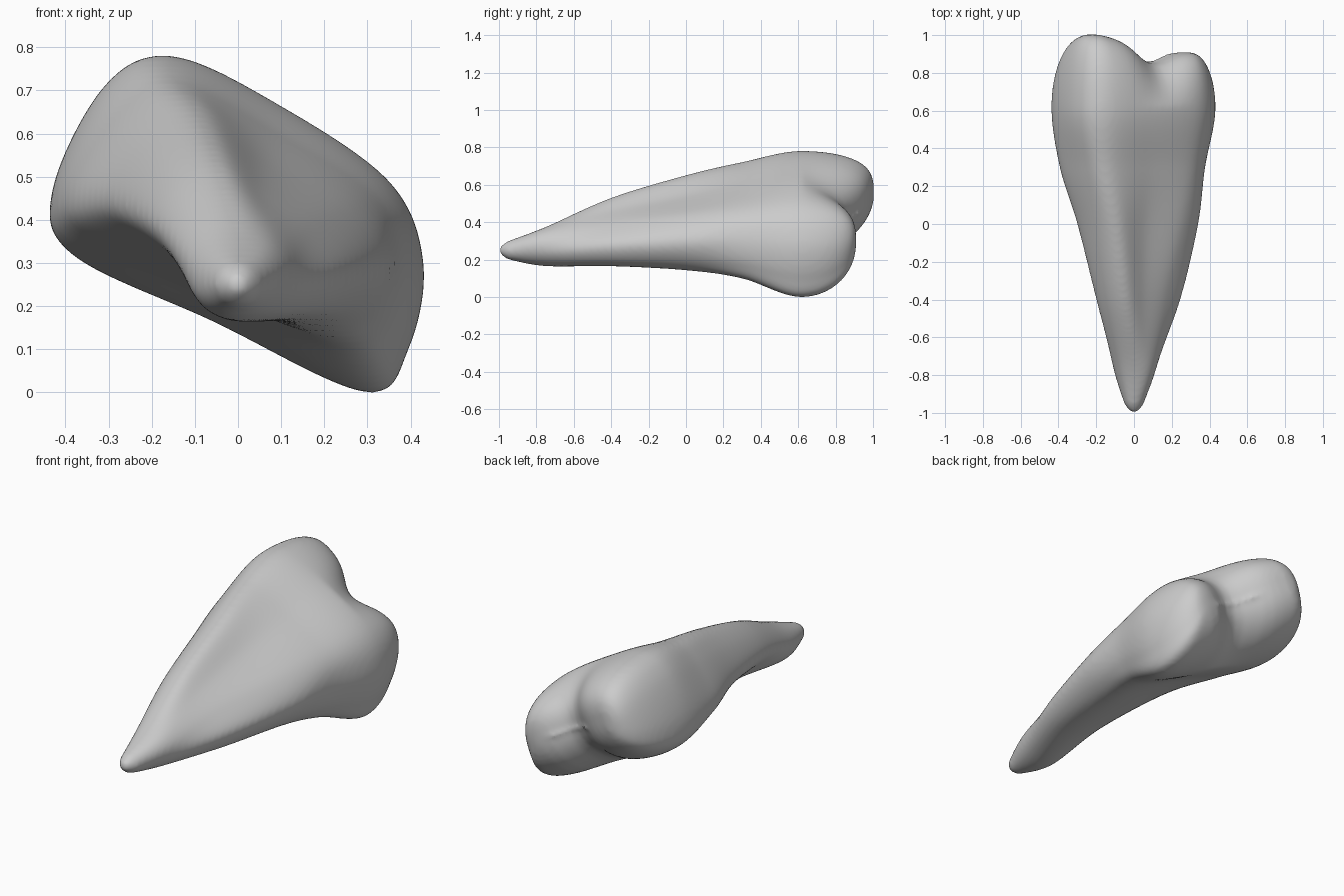
import bpy
import bmesh
import math
from mathutils import Vector

cube = bpy.data.objects.get("Cube")
if cube:
    bpy.data.objects.remove(cube)

AROUND = 8   # subdivisions between outline points
ALONG = 10   # subdivisions between stations
CAP = 16     # rings over the lobed end


def station(y, outline):
    return [Vector((x, y, z)) for x, z in outline]


def round_station(y, cx, cz, rx, rz, count=10):
    angles = [math.tau * i / count for i in range(count)]
    return station(y, [(cx + rx * math.sin(a), cz + rz * math.cos(a)) for a in angles])


def spline(a, b, c, d, t):
    """Catmull-Rom point between b and c."""
    return 0.5 * (2 * b + (c - a) * t + (2 * a - 5 * b + 4 * c - d) * t * t
                  + (3 * b - a - 3 * c + d) * t ** 3)


def smooth_ring(points):
    n = len(points)
    return [spline(points[i - 1], points[i], points[(i + 1) % n], points[(i + 2) % n], k / AROUND)
            for i in range(n) for k in range(AROUND)]


# Outlines run clockwise from the ridge, from root tip to crown
stations = [
    round_station(-0.95, 0, 0.25, 0.052, 0.05),
    round_station(-0.75, 0.005, 0.27, 0.118, 0.105),
    station(-0.4, [(-.04, .53), (.06, .46), (.17, .38), (.245, .28), (.2, .19),
                   (.1, .165), (-.02, .2), (-.14, .3), (-.2, .39), (-.14, .49)]),
    station(0, [(-.085, .65), (.07, .54), (.26, .43), (.34, .3), (.28, .18),
                (.16, .145), (-.05, .23), (-.24, .36), (-.3, .45), (-.21, .595)]),
    station(0.3, [(-.135, .72), (.09, .6), (.31, .46), (.375, .32), (.345, .17),
                  (.24, .1), (-.05, .22), (-.33, .35), (-.39, .46), (-.27, .655)]),
    station(0.62, [(-.155, .78), (.09, .67), (.35, .49), (.43, .3), (.395, .1),
                   (.295, 0), (-.06, .165), (-.385, .32), (-.43, .47), (-.31, .71)]),
]
keys = [smooth_ring(s) for s in stations]

# Rounded root tip, then the tapering body
tip = Vector((0, -1, 0.25))
rings = [[tip + Vector(((p.x - tip.x) * t, (p.y - tip.y) * t * t, (p.z - tip.z) * t))
          for p in keys[0]] for t in (0.25, 0.5, 0.75)]
mirrored = [Vector((p.x, 2 * q.y - p.y, p.z)) for p, q in zip(keys[-2], keys[-1])]
path = [keys[0]] + keys + [mirrored]   # level tangent where the crown begins
for group in zip(path, path[1:], path[2:], path[3:]):
    for k in range(ALONG):
        rings.append([spline(*four, k / ALONG) for four in zip(*group)])
rings.append(keys[-1])

# Crown end: close onto the line joining two lobes, with a groove between them
high_lobe = Vector((-0.22, 0.62, 0.54))
low_lobe = Vector((0.27, 0.62, 0.29))
axis = low_lobe - high_lobe
for k in range(1, CAP + 1):
    a = math.pi / 2 * k / CAP
    ring = []
    for p in keys[-1]:
        s = min(max((p - high_lobe).dot(axis) / axis.length_squared, 0), 1)
        groove = math.exp(-((s - 0.57) / 0.25) ** 2)
        depth = 0.385 - 0.09 * s - 0.1 * groove
        centre = high_lobe + axis * s
        # Underside tapers sooner than the top
        power = 0.75 - 0.2 * (p - centre).normalized().z
        shrink = math.cos(a) ** power if k < CAP else 0
        shrink *= 1 - 0.28 * groove * math.sin(a)
        q = centre + (p - centre) * shrink
        q.y += depth * math.sin(a)
        ring.append(q)
    rings.append(ring)

# Skin the rings
bm = bmesh.new()
loops = [[bm.verts.new(p) for p in ring] for ring in rings]
n = len(loops[0])
for lower, upper in zip(loops, loops[1:]):
    for i in range(n):
        m = (i + 1) % n
        bm.faces.new((lower[i], lower[m], upper[m], upper[i]))
tip_vert = bm.verts.new(tip)
for i in range(n):
    bm.faces.new((tip_vert, loops[0][(i + 1) % n], loops[0][i]))

# Zip the crown seam shut from the high lobe to the low lobe
start = int(8.25 * AROUND)
end = loops[-1]
for k in range(n // 2):
    quad = [end[(start + k) % n], end[(start + k + 1) % n],
            end[(start - k - 1) % n], end[(start - k) % n]]
    corners = list(dict.fromkeys(quad))
    if len(corners) > 2:
        bm.faces.new(corners)
bmesh.ops.recalc_face_normals(bm, faces=bm.faces)
mesh = bpy.data.meshes.new("tooth")
bm.to_mesh(mesh)
bm.free()
tooth = bpy.data.objects.new("tooth", mesh)
bpy.context.collection.objects.link(tooth)

# Plain grey material
grey = bpy.data.materials.new("light grey")
grey.use_nodes = True
colour = (0.6, 0.6, 0.6, 1)
grey.diffuse_color = colour
grey.node_tree.nodes["Principled BSDF"].inputs["Base Color"].default_value = colour
mesh.materials.append(grey)

# Even surface without a seam, softened and shaded smooth
remesh = tooth.modifiers.new("even surface", "REMESH")
remesh.mode = "VOXEL"
remesh.voxel_size = 0.013
remesh.use_smooth_shade = True
relax = tooth.modifiers.new("relax", "SMOOTH")
relax.factor = 0.5
relax.iterations = 8
mesh.shade_smooth()
